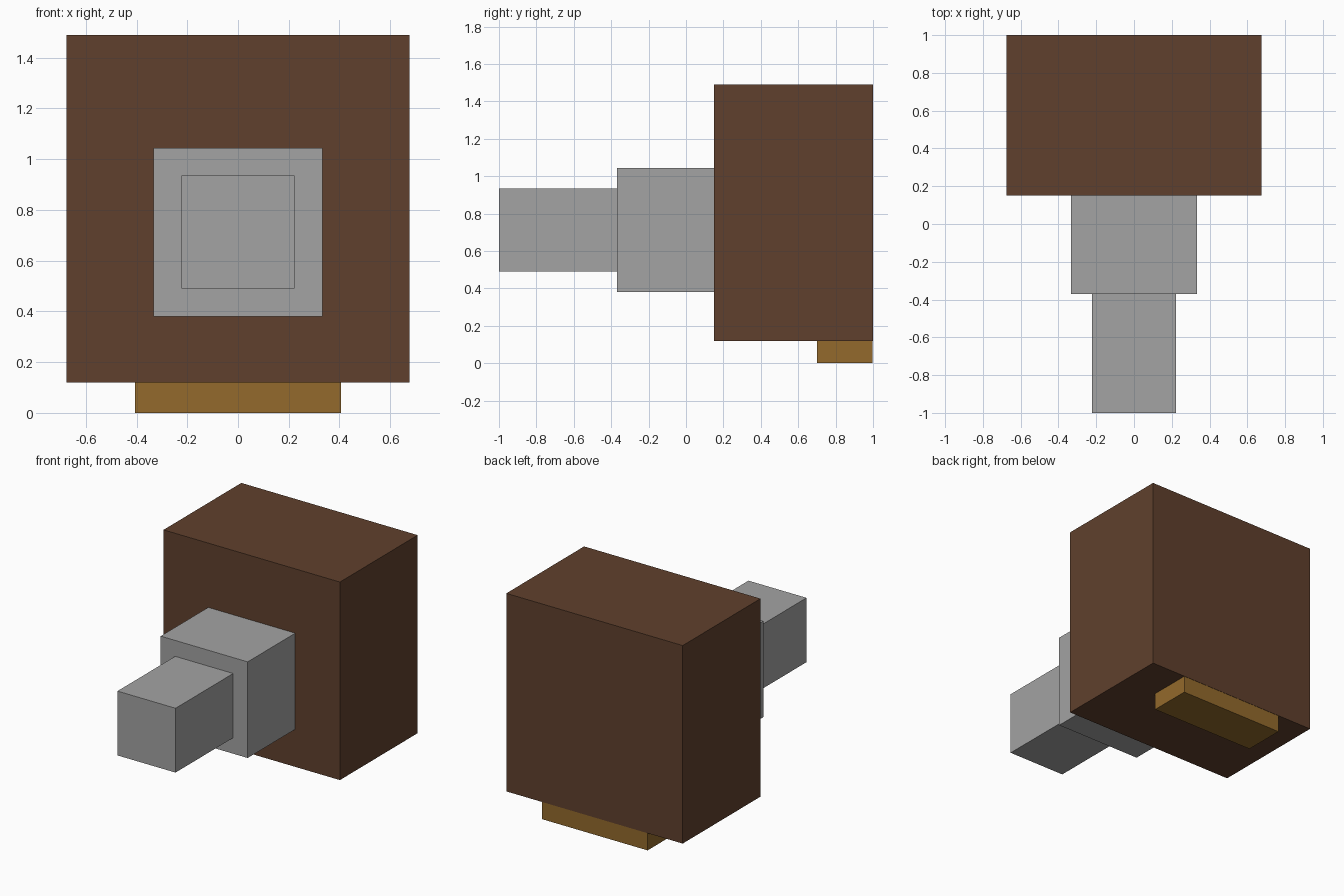
import bpy
from mathutils import Matrix, Vector
import bmesh

cube = bpy.data.objects.get("Cube")
if cube:
    bpy.data.objects.remove(cube, do_unlink=True)


def material(name, rgb):
    mat = bpy.data.materials.new(name)
    mat.use_nodes = True
    color = (*rgb, 1.0)
    mat.diffuse_color = color
    bsdf = next(n for n in mat.node_tree.nodes if n.type == 'BSDF_PRINCIPLED')
    bsdf.inputs["Base Color"].default_value = color
    return mat


def box(name, half_width, y_range, z_range, mat):
    """Box centred on x = 0, spanning the given y and z ranges."""
    (y0, y1), (z0, z1) = y_range, z_range
    centre = Vector((0, (y0 + y1) / 2, (z0 + z1) / 2))
    size = Matrix.Diagonal((2 * half_width, y1 - y0, z1 - z0, 1))
    mesh = bpy.data.meshes.new(name)
    bm = bmesh.new()
    bmesh.ops.create_cube(bm, size=1, matrix=Matrix.Translation(centre) @ size)
    bm.to_mesh(mesh)
    bm.free()
    mesh.materials.append(mat)
    obj = bpy.data.objects.new(name, mesh)
    bpy.context.collection.objects.link(obj)
    return obj


brown = material("dark brown", (0.117, 0.051, 0.026))
grey = material("mid grey", (0.366, 0.366, 0.366))
ochre = material("ochre", (0.292, 0.144, 0.025))

# Main body
box("body", 0.675, (0.15, 1.0), (0.12, 1.49), brown)

# Stepped barrel projecting from the front
box("barrel_base", 0.333, (-0.37, 0.15), (0.38, 1.045), grey)
box("barrel_tip", 0.222, (-1.0, -0.37), (0.49, 0.935), grey)

# Rear slab running up inside the body, just behind its back face
box("rear_slab", 0.405, (0.70, 0.998), (0.0, 1.41), ochre)
